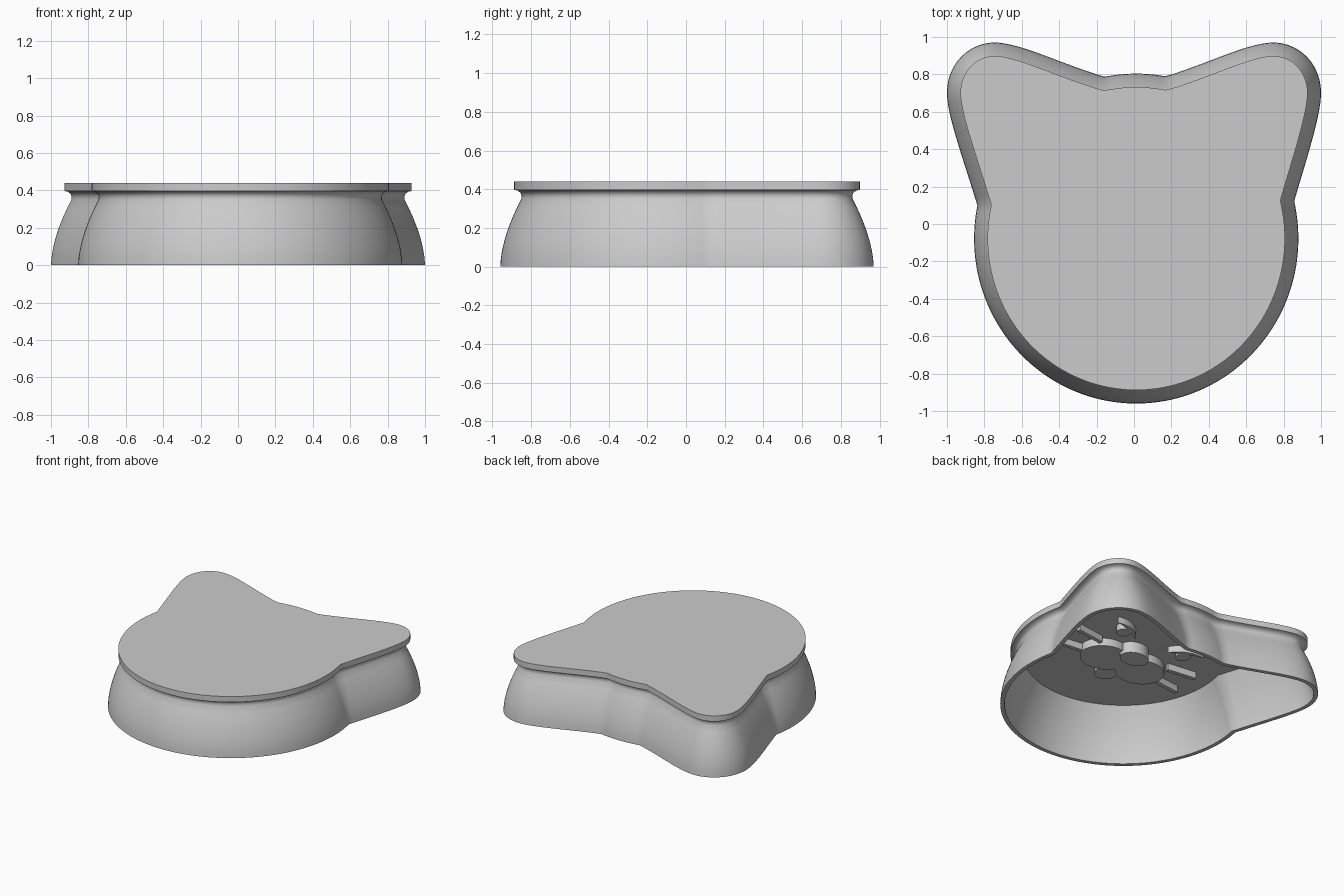
import bpy, bmesh, math
from mathutils import Vector

cube = bpy.data.objects.get("Cube")
if cube:
    bpy.data.objects.remove(cube, do_unlink=True)

grey = bpy.data.materials.new("plain grey")
grey.use_nodes = True
grey.diffuse_color = (0.6, 0.6, 0.6, 1)
grey.node_tree.nodes["Principled BSDF"].inputs["Base Color"].default_value = (0.6, 0.6, 0.6, 1)

CEILING = 0.395
CENTRE = Vector((0.012, -0.078))
RX, RY = 0.867, 0.882


def bezier(a, b, c, d, n=20):
    a, b, c, d = map(Vector, (a, b, c, d))
    return [a * (1 - t) ** 3 + b * 3 * t * (1 - t) ** 2 + c * 3 * t * t * (1 - t) + d * t ** 3
            for t in (i / n for i in range(n))]


def head_arc(start, end, n):
    """Arc of the round head, counterclockwise between two points."""
    def angle(p):
        return math.atan2((p[1] - CENTRE.y) / RY, (p[0] - CENTRE.x) / RX)
    a, b = angle(start), angle(end)
    if b < a:
        b += math.tau
    angles = [a + (b - a) * i / n for i in range(n)]
    return [CENTRE + Vector((RX * math.cos(t), RY * math.sin(t))) for t in angles]


def offset(points, d):
    """Move a counterclockwise outline inward by d with mitred corners."""
    out = []
    for i, p in enumerate(points):
        e1 = (p - points[i - 1]).normalized()
        e2 = (points[(i + 1) % len(points)] - p).normalized()
        n1, n2 = Vector((-e1.y, e1.x)), Vector((-e2.y, e2.x))
        out.append(p + (n1 + n2) * d / (1 + n1.dot(n2)))
    return out


def loft(name, rings):
    """Skin a stack of (points, z) rings and close both ends."""
    bm = bmesh.new()
    loops = [[bm.verts.new((p[0], p[1], z)) for p in pts] for pts, z in rings]
    for lo, hi in zip(loops, loops[1:]):
        for i in range(len(lo)):
            j = (i + 1) % len(lo)
            bm.faces.new((lo[i], lo[j], hi[j], hi[i]))
    bm.faces.new(loops[0])
    bm.faces.new(loops[-1])
    bmesh.ops.recalc_face_normals(bm, faces=bm.faces)
    mesh = bpy.data.meshes.new(name)
    bm.to_mesh(mesh)
    bm.free()
    obj = bpy.data.objects.new(name, mesh)
    bpy.context.collection.objects.link(obj)
    mesh.materials.append(grey)
    bpy.ops.object.select_all(action='DESELECT')
    obj.select_set(True)
    bpy.context.view_layer.objects.active = obj
    bpy.ops.object.shade_smooth_by_angle(angle=math.radians(32))
    return obj


def relief(name, points, depth):
    """Raised detail hanging below the ceiling."""
    return loft(name, [(points, CEILING + 0.01), (points, CEILING - depth)])


def oval(x, y, rx, ry, n=40):
    return [(x + rx * math.cos(math.tau * i / n), y + ry * math.sin(math.tau * i / n)) for i in range(n)]


def bar(a, b, width):
    a, b = Vector(a), Vector(b)
    d = (b - a).normalized() * width / 2
    s = Vector((-d.y, d.x))
    return [a - s, b - s, b + s, a + s]


# Outline: two rounded ears on a round head
right_low, right_top = (0.857, 0.123), (0.165, 0.788)
left_top, left_low = (-0.16, 0.788), (-0.838, 0.10)
outline = (bezier(right_low, (0.92, 0.34), (1.0, 0.58), (1.0, 0.70))
           + bezier((1.0, 0.70), (1.0, 0.855), (0.885, 0.97), (0.745, 0.97))
           + bezier((0.745, 0.97), (0.61, 0.97), (0.4, 0.86), right_top)
           + head_arc(right_top, left_top, 10)
           + bezier(left_top, (-0.4, 0.86), (-0.61, 0.97), (-0.745, 0.97))
           + bezier((-0.745, 0.97), (-0.885, 0.97), (-1.0, 0.855), (-1.0, 0.70))
           + bezier((-1.0, 0.70), (-1.0, 0.58), (-0.91, 0.34), left_low)
           + head_arc(left_low, right_low, 100))

# Shell: flat lid, narrow neck, flared wall, thin rim and hollow inside
profile = [(0.072, 0.44), (0.072, 0.397), (0.09, 0.393), (0.104, 0.383), (0.111, 0.368), (0.109, 0.35)]
steps = 8
profile += [(0.109 * (i / steps) ** 1.7, 0.35 * i / steps) for i in range(steps - 1, -1, -1)]
profile += [(0.03 + 0.13 * (i / steps) ** 1.6, CEILING * i / steps) for i in range(steps + 1)]
loft("cutter_shell", [(offset(outline, d), z) for d, z in profile])

# Face relief on the underside of the lid
relief("nose", oval(0.015, 0.02, 0.11, 0.085), 0.085)
relief("tongue", oval(0, -0.30, 0.08, 0.09), 0.05)
for side, sx in (("left", 1), ("right", -1)):
    relief(side + "_muzzle", oval(sx * 0.16, -0.13, 0.18, 0.16), 0.06)
    relief(side + "_upper_whisker", bar((sx * 0.30, 0.0), (sx * 0.53, 0.03), 0.03), 0.05)
    relief(side + "_lower_whisker", bar((sx * 0.30, -0.17), (sx * 0.55, -0.20), 0.03), 0.05)
    # Slanted lid line with a pupil beneath it
    lid = bezier((sx * 0.15, 0.19), (sx * 0.18, 0.27), (sx * 0.30, 0.32), (sx * 0.39, 0.29), 10)
    lid += bezier((sx * 0.39, 0.29), (sx * 0.30, 0.28), (sx * 0.21, 0.24), (sx * 0.15, 0.19), 10)
    relief(side + "_eyelid", lid, 0.05)
    relief(side + "_pupil", oval(sx * 0.27, 0.21, 0.05, 0.055, 24), 0.05)
